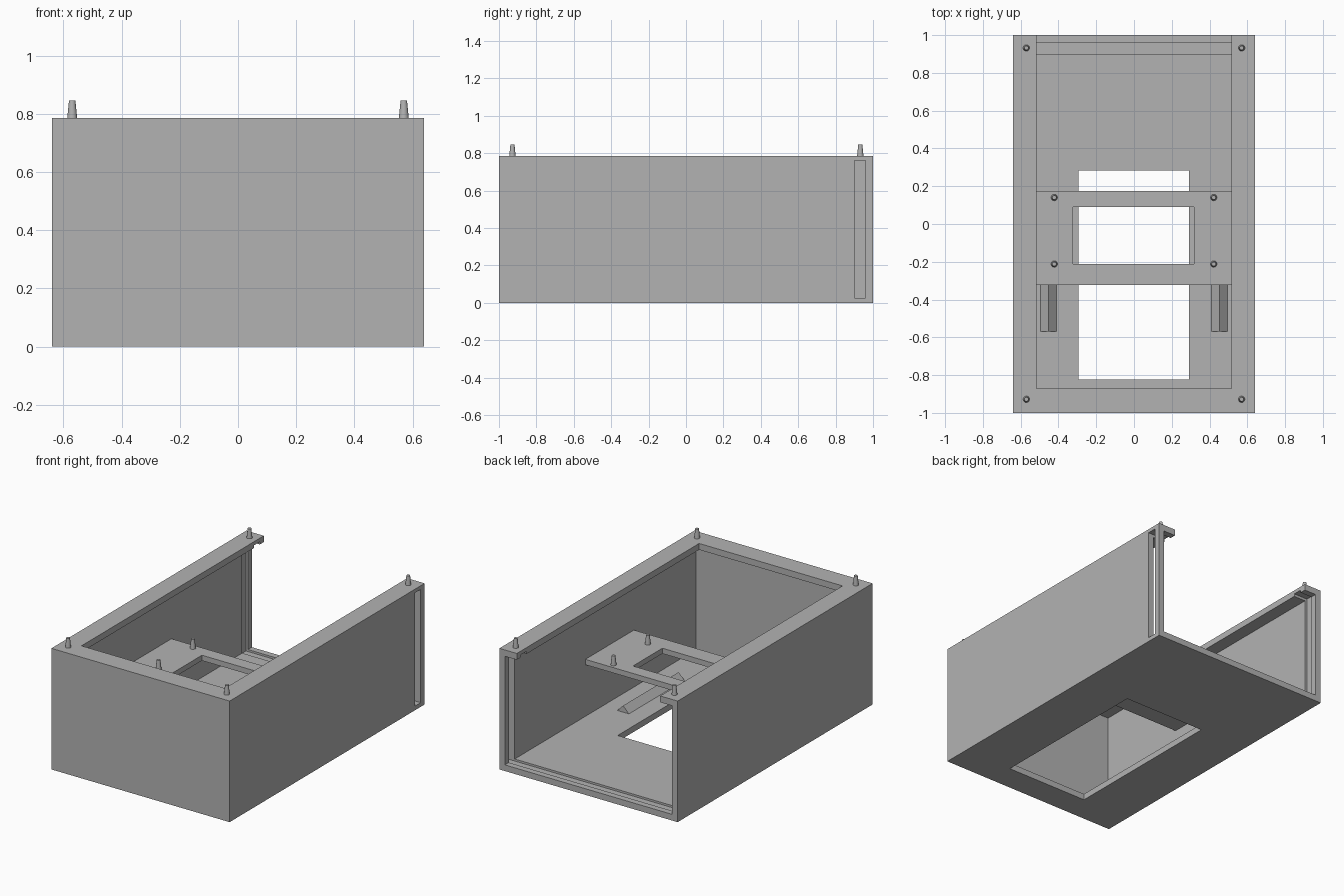
import bpy, bmesh, math
from mathutils import Matrix, Vector

old = bpy.data.objects.get("Cube")
if old:
    bpy.data.objects.remove(old, do_unlink=True)

COLOR = (0.45, 0.45, 0.45, 1.0)
grey = bpy.data.materials.new("plain_grey")
grey.use_nodes = True
grey.diffuse_color = COLOR
grey.node_tree.nodes["Principled BSDF"].inputs["Base Color"].default_value = COLOR


def add_object(name, bm):
    bmesh.ops.recalc_face_normals(bm, faces=bm.faces)
    mesh = bpy.data.meshes.new(name)
    bm.to_mesh(mesh)
    bm.free()
    mesh.materials.append(grey)
    obj = bpy.data.objects.new(name, mesh)
    bpy.context.collection.objects.link(obj)
    return obj


def box(name, x, y, z):
    """Box from (min, max) ranges on each axis."""
    bm = bmesh.new()
    size = Vector((x[1] - x[0], y[1] - y[0], z[1] - z[0]))
    centre = Vector((sum(x), sum(y), sum(z))) / 2
    bmesh.ops.create_cube(bm, size=1, matrix=Matrix.Translation(centre) @ Matrix.Diagonal(size).to_4x4())
    return add_object(name, bm)


def activate(obj):
    bpy.ops.object.select_all(action='DESELECT')
    obj.select_set(True)
    bpy.context.view_layer.objects.active = obj


def cut(obj, *ranges):
    """Subtract a box from an object and discard the cutter."""
    cutter = box("cutter", *ranges)
    cutter.hide_render = True
    activate(obj)
    mod = obj.modifiers.new("cut", 'BOOLEAN')
    mod.operation = 'DIFFERENCE'
    mod.solver = 'EXACT'
    mod.object = cutter
    bpy.ops.object.modifier_apply(modifier=mod.name)
    bpy.data.objects.remove(cutter, do_unlink=True)


def peg(name, x, y, z):
    """Tapered locating pin standing on height z."""
    height = 0.06
    bm = bmesh.new()
    bmesh.ops.create_cone(bm, cap_ends=True, segments=24, radius1=0.017, radius2=0.011,
                          depth=height, matrix=Matrix.Translation((x, y, z + height / 2)))
    activate(add_object(name, bm))
    bpy.ops.object.shade_smooth_by_angle(angle=math.radians(35))


def ridge(name, x):
    """Triangular guide rail lying on the floor."""
    bm = bmesh.new()
    section = [(x - 0.042, FLOOR), (x + 0.042, FLOOR), (x, FLOOR + 0.042)]
    face = bm.faces.new([bm.verts.new((px, -0.57, pz)) for px, pz in section])
    moved = bmesh.ops.extrude_face_region(bm, geom=[face])["geom"]
    bmesh.ops.translate(bm, vec=(0, 0.57, 0), verts=[v for v in moved if isinstance(v, bmesh.types.BMVert)])
    add_object(name, bm)


TOP, FLOOR, SHELF = 0.786, 0.04, 0.41

# Open-backed case: cavity, top opening inside the rim, floor window, panel slot
case = box("case", (-0.64, 0.64), (-1, 1), (0, TOP))
cut(case, (-0.6, 0.6), (-0.96, 1.2), (FLOOR, 0.745))
cut(case, (-0.515, 0.515), (-0.87, 1.2), (0.6, 1))
cut(case, (-0.295, 0.292), (-0.824, 0.284), (-0.2, 0.2))
cut(case, (-0.615, 0.8), (0.9, 0.96), (0.027, 0.762))

# Shelf spanning the side walls, with a window
shelf = box("shelf", (-0.6, 0.6), (-0.323, 0.175), (SHELF - 0.035, SHELF))
cut(shelf, (-0.322, 0.318), (-0.212, 0.09), (0.2, 0.6))

# Pegs and floor rails on both sides
for side, s in (("left", 1), ("right", -1)):
    peg(f"rim_peg_front_{side}", s * 0.57, -0.928, TOP)
    peg(f"rim_peg_back_{side}", s * 0.57, 0.932, TOP)
    peg(f"shelf_peg_front_{side}", s * 0.422, -0.212, SHELF)
    peg(f"shelf_peg_back_{side}", s * 0.422, 0.14, SHELF)
    ridge(f"floor_rail_{side}", s * 0.452)
